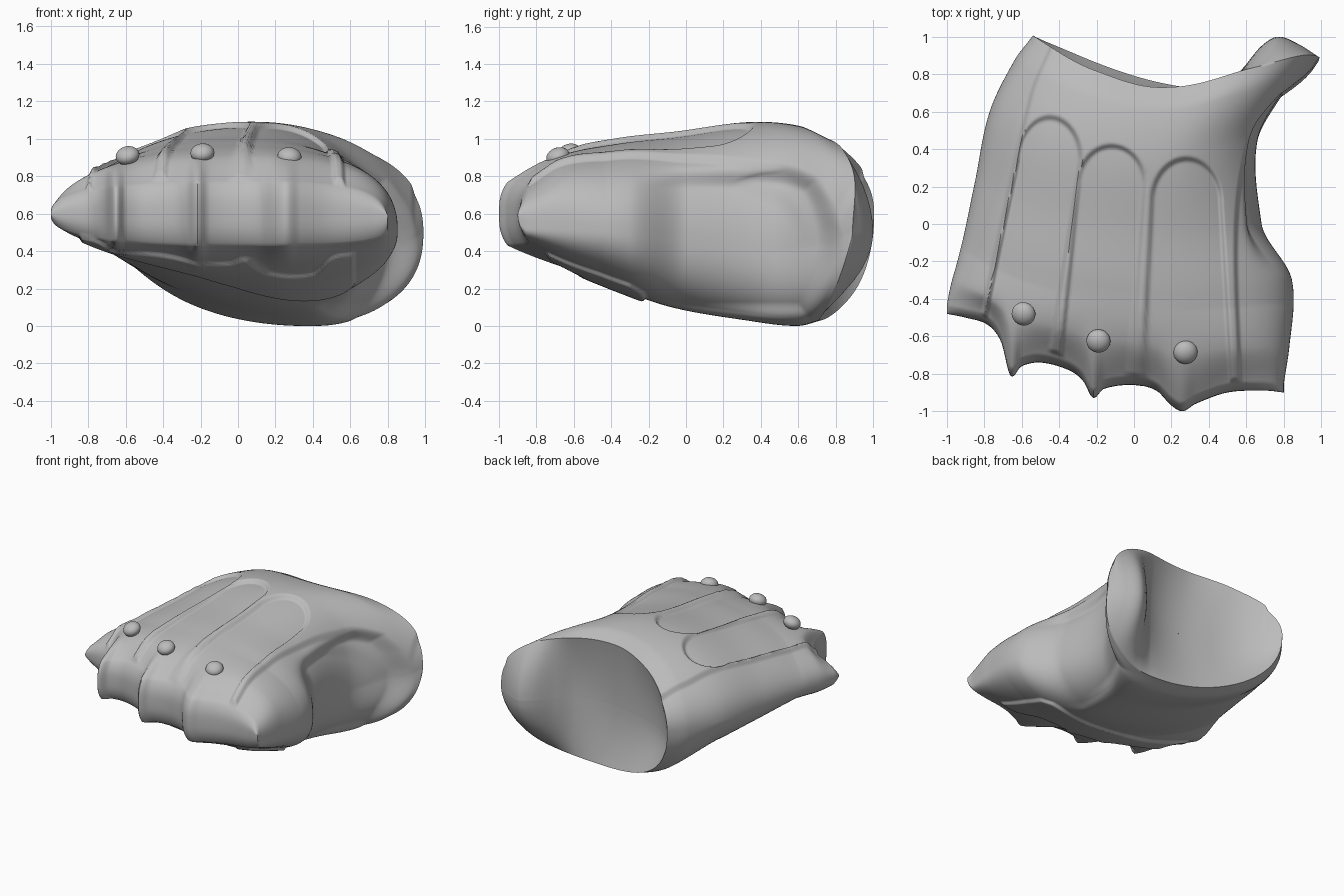
import bpy, bmesh, math
from mathutils import Vector

cube = bpy.data.objects.get("Cube")
if cube:
    bpy.data.objects.remove(cube)

AROUND, ALONG = 480, 150

grey = bpy.data.materials.new("plain grey")
grey.use_nodes = True
grey.diffuse_color = (0.5, 0.5, 0.5, 1)
grey.node_tree.nodes["Principled BSDF"].inputs["Base Color"].default_value = grey.diffuse_color


def key(t, table):
    """Smooth curve through (position, value) pairs."""
    if t <= table[0][0]:
        return table[0][1]
    if t >= table[-1][0]:
        return table[-1][1]

    def slope(i):
        a, b = table[max(i - 1, 0)], table[min(i + 1, len(table) - 1)]
        return (b[1] - a[1]) / (b[0] - a[0])

    i = max(n for n in range(len(table) - 1) if table[n][0] <= t)
    (a, p), (b, q) = table[i], table[i + 1]
    w, f = b - a, (t - a) / (b - a)
    g = f * f * (3 - 2 * f)
    return (p + (q - p) * g + w * slope(i) * f * (1 - f) ** 2
            - w * slope(i + 1) * f * f * (1 - f))


def ramp(d):
    d = min(max(d, 0), 1)
    return d * d * (3 - 2 * d)


# Extremes of the cross-section at stations from knuckles to wrist
STATIONS = (0, .12, .3, .5, .75, .92, 1)


def path(*values):
    return list(zip(STATIONS, values))


LEFT_X = path(-1, -.97, -.91, -.85, -.77, -.64, -.54)
LEFT_Z = path(.6, .6, .6, .6, .6, .6, .6)
TOP_X = path(0, 0, 0, .02, .06, .12, .15)
TOP_Z = path(.77, .91, .975, 1.01, 1.06, 1.04, .98)
RIGHT_X = path(.8, .83, .85, .76, .74, .9, .99)
RIGHT_Z = path(.53, .53, .5, .43, .4, .45, .5)
LOW_X = path(0, .1, .22, .32, .36, .38, .38)
LOW_Z = path(.43, .33, .21, .1, .03, 0, .03)

# Scalloped knuckle edge, its smoothed version, and the wrist rim by angle
KNUCKLES = [(-1, -.48), (-.9, -.5), (-.78, -.54), (-.71, -.63), (-.66, -.81), (-.6, -.76),
            (-.5, -.74), (-.35, -.78), (-.27, -.84), (-.22, -.93), (-.16, -.88), (0, -.86),
            (.12, -.89), (.2, -.97), (.26, -1), (.33, -.96), (.5, -.9), (.7, -.89), (.8, -.9)]
FRONT = [(-1, -.47), (-.6, -.69), (0, -.82), (.26, -.87), (.8, -.87)]
WRIST = [(0, .89), (30, .9), (60, .83), (90, .73), (120, .82), (150, .95), (170, 1),
         (190, 1), (215, .94), (270, .72), (315, .78), (360, .89)]
# Concave wrist wall, with the thumb strap swelling out on one side
WRIST_WALL = [(-.54, 1), (-.45, .9), (-.3, .8), (-.1, .73), (.2, .68), (.45, .72),
              (.57, .82), (.68, .95), (.77, 1), (.88, .96), (.99, .89)]

# Upper and rear edges of the hollow beside the thumb
THUMB_TOP = [(-.2, .86), (.5, .85), (.65, .8), (.75, .72), (.85, .5)]
THUMB_BACK = [(.05, .7), (.2, .76), (.42, .84), (.6, .8), (.75, .72)]

# Finger panels: centre and half width at the front, the same at the arch, arch base and tip
PANELS = [(-.66, .18, -.45, .15, .35, .55),
          (-.205, .18, -.12, .16, .22, .4),
          (.283, .22, .28, .17, .12, .33)]
STRIP_ENDS = [(-.8, -.5), (-.42, -.7), (.02, -.82), (.55, -.85)]
COVER_LEFT = [(-.5, -.83), (.7, -.56), (.94, -.46)]
COVER_RIGHT = [(-.85, .58), (0, .56), (.45, .63), (.6, .73), (.77, .95)]
PALM_FRONT = [(-.85, -.48), (-.45, -.62), (-.05, -.66), (.05, -.72), (.15, -.6),
              (.4, -.58), (.5, -.74), (.63, -.75)]
PALM_BACK = [(-.85, -.38), (-.45, -.4), (-.05, -.32), (.1, -.27), (.35, -.22),
             (.55, -.22), (.63, -.3)]


def panel_distance(x, y, panel):
    c0, w0, c1, w1, base, tip = panel
    t = min((y + .8) / (base + .8), 1)
    c, w = c0 + (c1 - c0) * t, w0 + (w1 - w0) * t
    if y < base:
        return abs(x - c) - w
    return w * (math.hypot((x - c) / w, (y - base) / (tip - base)) - 1)


def cover_height(x, y):
    """Raised strips and back-of-hand cover around the finger panels."""
    d = min(panel_distance(x, y, p) for p in PANELS)
    d = min(d, x - key(y, COVER_LEFT), key(y, COVER_RIGHT) - x, y - key(x, STRIP_ENDS))
    return .03 * ramp(d / .028)


def palm_height(x, y):
    d = min(x + .85, .63 - x, y - key(x, PALM_FRONT), key(x, PALM_BACK) - y)
    return .02 * ramp(d / .02)


def thumb_depth(y, z):
    rear = min(key(y, THUMB_TOP) - z, key(z, THUMB_BACK) - y, z)
    return .08 * ramp(rear / .13) * ramp((y + .3) / .3)


def power(v, p):
    return abs(v) ** p


def section_point(s, n):
    """Point n of the ring at station s, joined from four elliptical quarters."""
    a = 2 * math.pi * n / AROUND
    c, e = math.cos(a), math.sin(a)
    side_x, side_z = (RIGHT_X, RIGHT_Z) if c >= 0 else (LEFT_X, LEFT_Z)
    mid_x, mid_z = (TOP_X, TOP_Z) if e >= 0 else (LOW_X, LOW_Z)
    if c >= 0:
        start, full = .6, .85
    else:
        start, full = .75, .95 if e >= 0 else 1.2 - .3 * ramp((s - .7) / .3)
    p = start + (full - start) * min(s * 4, 1)
    mx, sz = key(s, mid_x), key(s, side_z)
    x = mx + (key(s, side_x) - mx) * power(c, p)
    z = sz + (key(s, mid_z) - sz) * power(e, p)
    fade = ramp(s * 5)
    front = (key(x, KNUCKLES) + .045) * (1 - fade) + key(x, FRONT) * fade
    y = front * (1 - s) + key(math.degrees(a), WRIST) * s
    return Vector((x, y, z)), c, e


def build_body():
    rings = []
    # Knuckle face, closing on a line at mid height
    base = [section_point(0, n)[0] for n in range(AROUND)]
    for k in (0, .2, .4, .6, .8, .92):
        rings.append([Vector((v.x, v.y - .045 * (1 - k ** 3), .6 + (v.z - .6) * k))
                      for v in base])
    # Outer shell
    for i in range(ALONG + 1):
        ring = []
        for n in range(AROUND):
            v, c, e = section_point(i / ALONG, n)
            if c > 0:
                v.x -= thumb_depth(v.y, v.z) * ramp(c * 2)
            if e > 0:
                v.z += cover_height(v.x, v.y)
            elif e < 0:
                v.z -= palm_height(v.x, v.y)
            ring.append(v)
        rings.append(ring)
    # Wrist wall, closing on a line at mid height
    rim = rings[-1]
    for k in (.98, .94, .88, .8, .65, .5, .35, .2, .1, 0):
        rings.append([Vector((v.x, v.y + (key(v.x, WRIST_WALL) - v.y) * (1 - k * k),
                              .5 + (v.z - .5) * k)) for v in rim])

    bm = bmesh.new()
    grid = [[bm.verts.new(v) for v in ring] for ring in rings]
    for a, b in zip(grid, grid[1:]):
        for n in range(AROUND):
            m = (n + 1) % AROUND
            bm.faces.new((a[n], a[m], b[m], b[n]))
    bmesh.ops.remove_doubles(bm, verts=bm.verts, dist=.0004)
    bmesh.ops.recalc_face_normals(bm, faces=bm.faces)
    mesh = bpy.data.meshes.new("glove_body")
    bm.to_mesh(mesh)
    bm.free()
    body = bpy.data.objects.new("glove_body", mesh)
    bpy.context.collection.objects.link(body)
    return body


def finish(obj):
    obj.data.materials.append(grey)
    bpy.ops.object.select_all(action="DESELECT")
    obj.select_set(True)
    bpy.context.view_layer.objects.active = obj
    bpy.ops.object.shade_smooth_by_angle(angle=math.radians(60))


finish(build_body())

# Knuckle studs
for name, spot in (("outer", (-.59, -.48, .91)), ("middle", (-.19, -.625, .925)),
                   ("inner", (.275, -.685, .905))):
    bpy.ops.mesh.primitive_uv_sphere_add(segments=32, ring_count=16, radius=.064, location=spot)
    stud = bpy.context.object
    stud.name = name + "_knuckle_stud"
    stud.scale.z = .75
    stud.rotation_euler = (.35, spot[0] * .4, 0)
    finish(stud)
